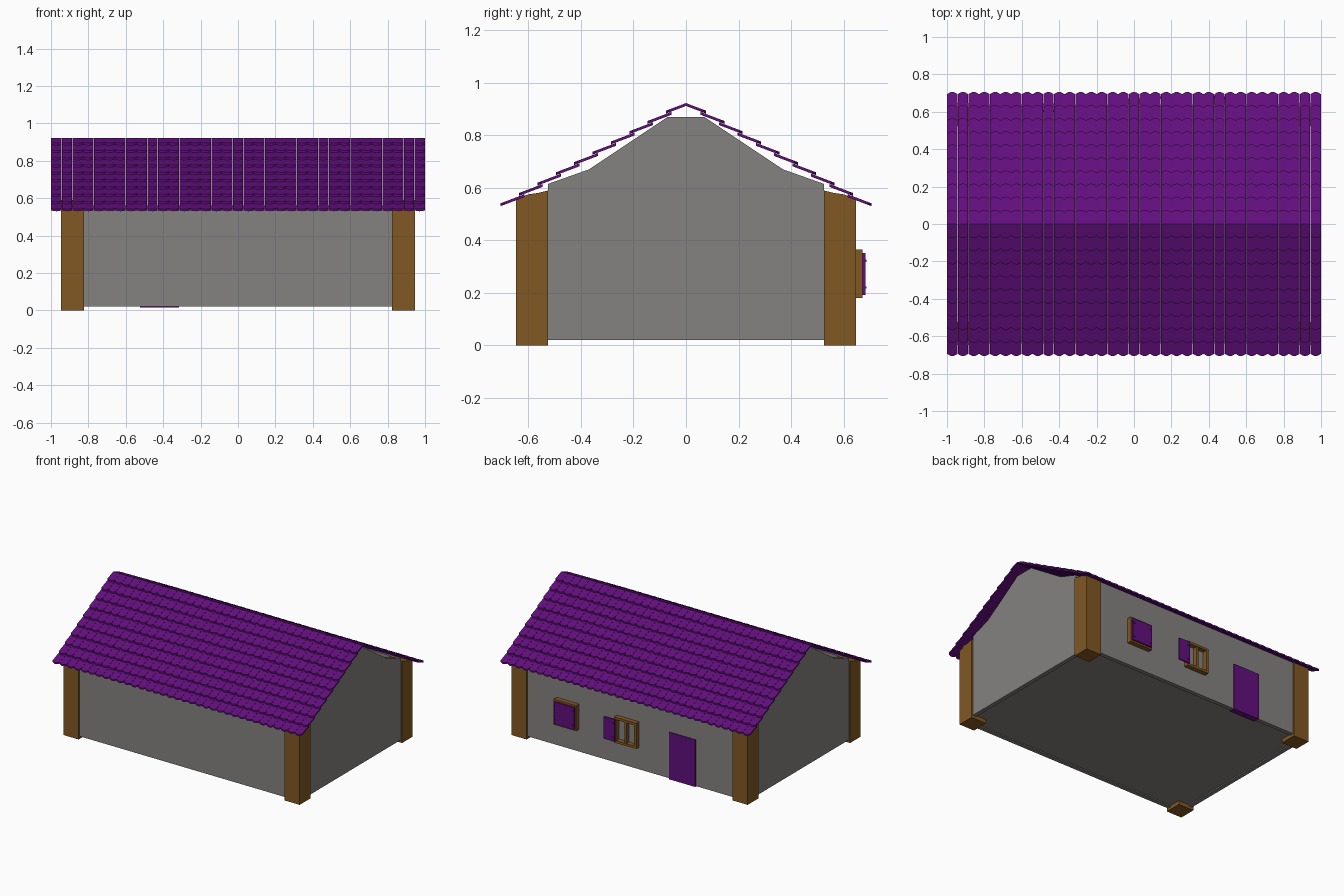
import bpy, bmesh, math
from mathutils import Vector

if "Cube" in bpy.data.objects:
    bpy.data.objects.remove(bpy.data.objects["Cube"])


def material(name, rgb):
    m = bpy.data.materials.new(name)
    m.diffuse_color = (*rgb, 1)
    m.use_nodes = True
    m.node_tree.nodes["Principled BSDF"].inputs["Base Color"].default_value = m.diffuse_color
    return m


PURPLE = material("purple", (0.122, 0.0046, 0.205))
BROWN = material("brown wood", (0.222, 0.098, 0.017))
GRAY = material("gray plaster", (0.235, 0.224, 0.215))


def prism(bm, points, offset):
    """Extrude a polygon of 3D points by an offset vector."""
    off = Vector(offset)
    a = [bm.verts.new(p) for p in points]
    b = [bm.verts.new(Vector(p) + off) for p in points]
    n = len(a)
    bm.faces.new(a)
    bm.faces.new(b[::-1])
    for i in range(n):
        j = (i + 1) % n
        bm.faces.new((a[j], a[i], b[i], b[j]))


def box(bm, x0, x1, y0, y1, z0, z1):
    prism(bm, [(x0, y0, z0), (x1, y0, z0), (x1, y1, z0), (x0, y1, z0)], (0, 0, z1 - z0))


def finish(name, bm, mat):
    bmesh.ops.recalc_face_normals(bm, faces=bm.faces[:])
    me = bpy.data.meshes.new(name)
    bm.to_mesh(me)
    bm.free()
    me.materials.append(mat)
    ob = bpy.data.objects.new(name, me)
    bpy.context.collection.objects.link(ob)
    return ob


# Corner posts with tops cut to the roof slope
PX, PY, IX, IY = 0.947, 0.647, 0.824, 0.525
for sx, xn in ((-1, "left"), (1, "right")):
    for sy, yn in ((-1, "front"), (1, "back")):
        bm = bmesh.new()
        prof = [(IY, 0), (PY, 0), (PY, 0.557), (0.60, 0.575), (0.565, 0.58), (IY, 0.59)]
        prism(bm, [(sx * IX, sy * y, z) for y, z in prof], (sx * (PX - IX), 0, 0))
        finish(f"{yn}_{xn}_post", bm, BROWN)

# Gable walls between the posts
WX, WY, T = 0.937, 0.638, 0.03
half = [(IY, 0.02), (IY, 0.615), (0.37, 0.67), (0.07, 0.87)]
gable = half + [(-y, z) for y, z in reversed(half)]
for s, n in ((-1, "left"), (1, "right")):
    bm = bmesh.new()
    prism(bm, [(s * WX, y, z) for y, z in gable], (-s * T, 0, 0))
    finish(f"{n}_gable_wall", bm, GRAY)

# Long walls
for s, n in ((-1, "front"), (1, "back")):
    bm = bmesh.new()
    y0, y1 = sorted((s * WY, s * (WY - T)))
    box(bm, -IX, IX, y0, y1, 0.02, 0.56)
    finish(f"{n}_wall", bm, GRAY)

# Floor slab
bm = bmesh.new()
box(bm, -WX + 0.01, WX - 0.01, -WY + 0.01, WY - 0.01, 0.028, 0.04)
finish("floor", bm, GRAY)

# Roof tiles: overlapping rows, each tile with a rounded lower edge
ROWS, COLS = 10, 35
PITCH, RISE, SLOPE, THICK = 0.07, 0.0392, 0.38, 0.011
W = 2 / COLS
HW = W / 2 - 0.0007
for s, n in ((-1, "front"), (1, "back")):
    bm = bmesh.new()
    for r in range(ROWS):
        low_y = 0.706 - PITCH * r
        low_z = 0.541 + RISE * r
        top_y = max(low_y - 0.09, 0)
        for c in range(COLS):
            cx = -1 + W * (c + 0.5)
            pts = [(cx + HW, top_y), (cx - HW, top_y)]
            for k in range(7):
                t = -1 + k / 3
                pts.append((cx + HW * t, low_y - 0.012 * (1 - math.cos(t * math.pi / 2))))
            prism(bm, [(x, s * y, low_z + SLOPE * (low_y - y)) for x, y in pts],
                  (0, 0, -THICK))
    finish(f"{n}_roof_tiles", bm, PURPLE)


# Window frames with a centre bar on the back wall
def window_frame(name, x0, x1, z0=0.18, z1=0.365, b=0.017):
    bm = bmesh.new()
    ya, yb, mid = 0.636, 0.672, (x0 + x1) / 2
    box(bm, x0, x0 + b, ya, yb, z0, z1)
    box(bm, x1 - b, x1, ya, yb, z0, z1)
    box(bm, x0 + b, x1 - b, ya, yb, z0, z0 + b)
    box(bm, x0 + b, x1 - b, ya, yb, z1 - b, z1)
    box(bm, mid - b / 2, mid + b / 2, ya, yb - 0.004, z0 + b, z1 - b)
    finish(name, bm, BROWN)


# Shutter leaf with two small hinges
def shutter(name, x0, x1, hinge_x):
    bm = bmesh.new()
    box(bm, x0, x1, 0.672, 0.683, 0.192, 0.352)
    for z in (0.22, 0.322):
        box(bm, hinge_x - 0.008, hinge_x + 0.008, 0.683, 0.687, z - 0.004, z + 0.004)
    finish(name, bm, PURPLE)


window_frame("closed_window_frame", 0.41, 0.59)
shutter("closed_shutter_left", 0.501, 0.58, 0.57)
shutter("closed_shutter_right", 0.42, 0.499, 0.43)
window_frame("open_window_frame", -0.072, 0.106)
shutter("open_shutter", 0.094, 0.183, 0.106)

# Back door made of two leaves
for n, x0, x1 in (("left", -0.419, -0.315), ("right", -0.525, -0.421)):
    bm = bmesh.new()
    box(bm, x0, x1, 0.6, 0.645, 0.016, 0.356)
    finish(f"door_leaf_{n}", bm, PURPLE)
